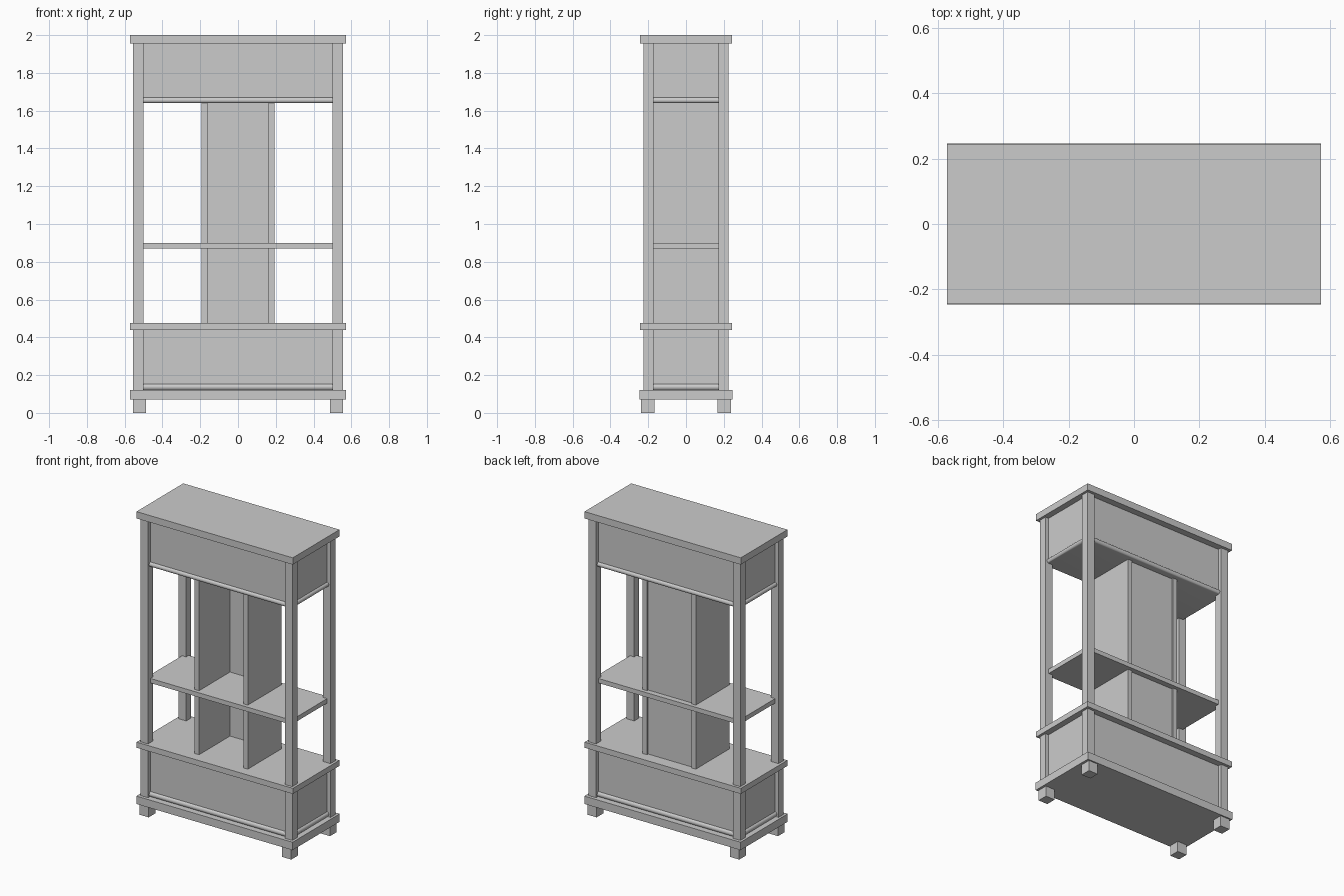
import bpy, bmesh
from math import radians

if "Cube" in bpy.data.objects:
    bpy.data.objects.remove(bpy.data.objects["Cube"])


def box(name, x, y, z):
    """Axis-aligned box from (min, max) pairs."""
    bm = bmesh.new()
    bmesh.ops.create_cube(bm, size=1)
    for v in bm.verts:
        v.co = [r[0] if c < 0 else r[1] for c, r in zip(v.co, (x, y, z))]
    me = bpy.data.meshes.new(name)
    bm.to_mesh(me)
    bm.free()
    ob = bpy.data.objects.new(name, me)
    bpy.context.collection.objects.link(ob)
    return ob


def slab(name, hx, hy, z0, z1):
    """Box centred on the z axis."""
    return box(name, (-hx, hx), (-hy, hy), (z0, z1))


def rounded_moulding(name, hx, hy, z0, z1):
    """Slab whose outer rim is a half-round."""
    ob = slab(name, hx, hy, z0, z1)
    bm = bmesh.new()
    bm.from_mesh(ob.data)
    rim = [e for e in bm.edges if abs(e.verts[0].co.z - e.verts[1].co.z) < 1e-5]
    bmesh.ops.bevel(bm, geom=rim, offset=(z1 - z0) * 0.49, segments=5,
                    profile=0.5, affect='EDGES')
    bm.to_mesh(ob.data)
    bm.free()
    bpy.ops.object.select_all(action='DESELECT')
    ob.select_set(True)
    bpy.context.view_layer.objects.active = ob
    bpy.ops.object.shade_smooth_by_angle(angle=radians(35))


def span(sign, a, b):
    return tuple(sorted((sign * a, sign * b)))


# Feet and corner posts
for sx, side in ((-1, "left"), (1, "right")):
    for sy, end in ((-1, "front"), (1, "back")):
        box(f"foot_{end}_{side}", span(sx, 0.487, 0.555), span(sy, 0.168, 0.237), (0, 0.07))
        box(f"post_{end}_{side}", span(sx, 0.50, 0.555), span(sy, 0.173, 0.225), (0.12, 1.955))

# Overhanging horizontal slabs
slab("base_slab", 0.571, 0.246, 0.07, 0.122)
slab("counter_slab", 0.571, 0.243, 0.44, 0.477)
slab("top_slab", 0.571, 0.244, 1.955, 2.0)

# Enclosed lower and upper cases, inset between the posts
slab("lower_case", 0.53, 0.20, 0.12, 0.442)
slab("upper_case", 0.53, 0.20, 1.642, 1.957)

# Half-round mouldings along the bottom of each case
rounded_moulding("lower_moulding", 0.543, 0.213, 0.12, 0.154)
rounded_moulding("upper_moulding", 0.543, 0.213, 1.64, 1.67)

# Open shelf
slab("middle_shelf", 0.53, 0.20, 0.87, 0.90)

# Central niche: two dividers and a back panel, open at the front
for sx, side in ((-1, "left"), (1, "right")):
    box(f"divider_{side}", span(sx, 0.162, 0.194), (-0.175, 0.175), (0.477, 1.642))
box("niche_back_panel", (-0.162, 0.162), (0.148, 0.163), (0.477, 1.642))
